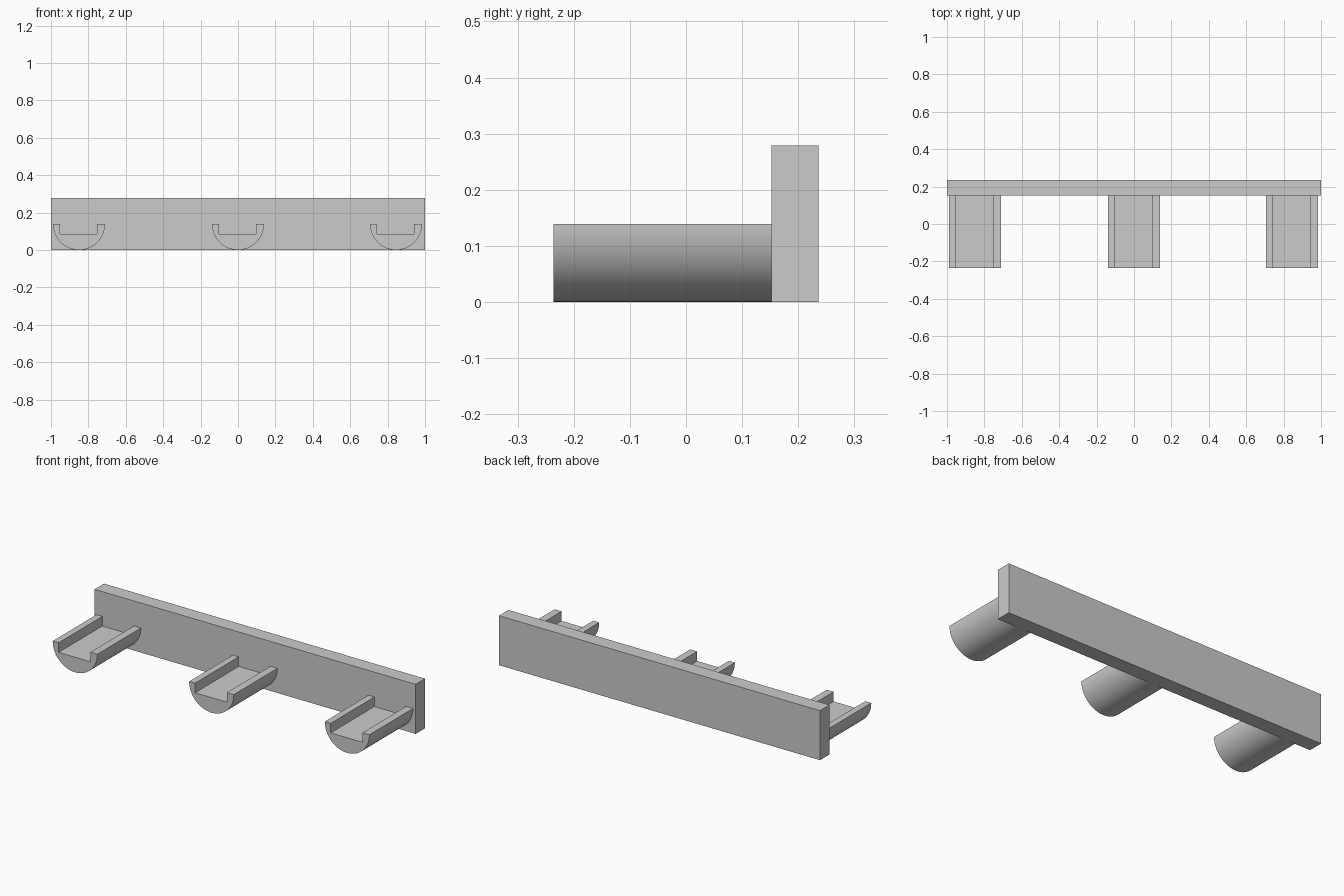
import bpy, math

if "Cube" in bpy.data.objects:
    bpy.data.objects.remove(bpy.data.objects["Cube"])

grey = bpy.data.materials.new("plain grey")
grey.diffuse_color = (0.6, 0.6, 0.6, 1)
grey.use_nodes = True
grey.node_tree.nodes["Principled BSDF"].inputs["Base Color"].default_value = grey.diffuse_color


def extrude_profile(name, profile, y0, y1):
    """Solid with an x-z outline, running from y0 to y1."""
    n = len(profile)
    verts = [(x, y, z) for y in (y0, y1) for x, z in profile]
    faces = [tuple(range(n)), tuple(range(2 * n - 1, n - 1, -1))]
    faces += [(i, i + n, (i + 1) % n + n, (i + 1) % n) for i in range(n)]
    mesh = bpy.data.meshes.new(name)
    mesh.from_pydata(verts, [], faces)
    mesh.materials.append(grey)
    obj = bpy.data.objects.new(name, mesh)
    bpy.context.collection.objects.link(obj)
    bpy.context.view_layer.objects.active = obj
    obj.select_set(True)
    bpy.ops.object.shade_smooth_by_angle(angle=math.radians(30))
    obj.select_set(False)
    return obj


# Long wall rail
extrude_profile("wall_rail", [(-1, 0), (1, 0), (1, 0.279), (-1, 0.279)], 0.152, 0.236)

# Half-round pegs with a rectangular channel cut into the top
R, SEGMENTS = 0.139, 48
arc = [(-R * math.cos(math.pi * i / SEGMENTS), R - R * math.sin(math.pi * i / SEGMENTS))
       for i in range(SEGMENTS + 1)]
channel = [(0.096, R), (0.096, 0.085), (-0.102, 0.085), (-0.102, R)]
for side, cx in (("left", -0.85), ("middle", 0.0), ("right", 0.845)):
    extrude_profile(side + "_peg", [(x + cx, z) for x, z in arc + channel], -0.236, 0.152)
